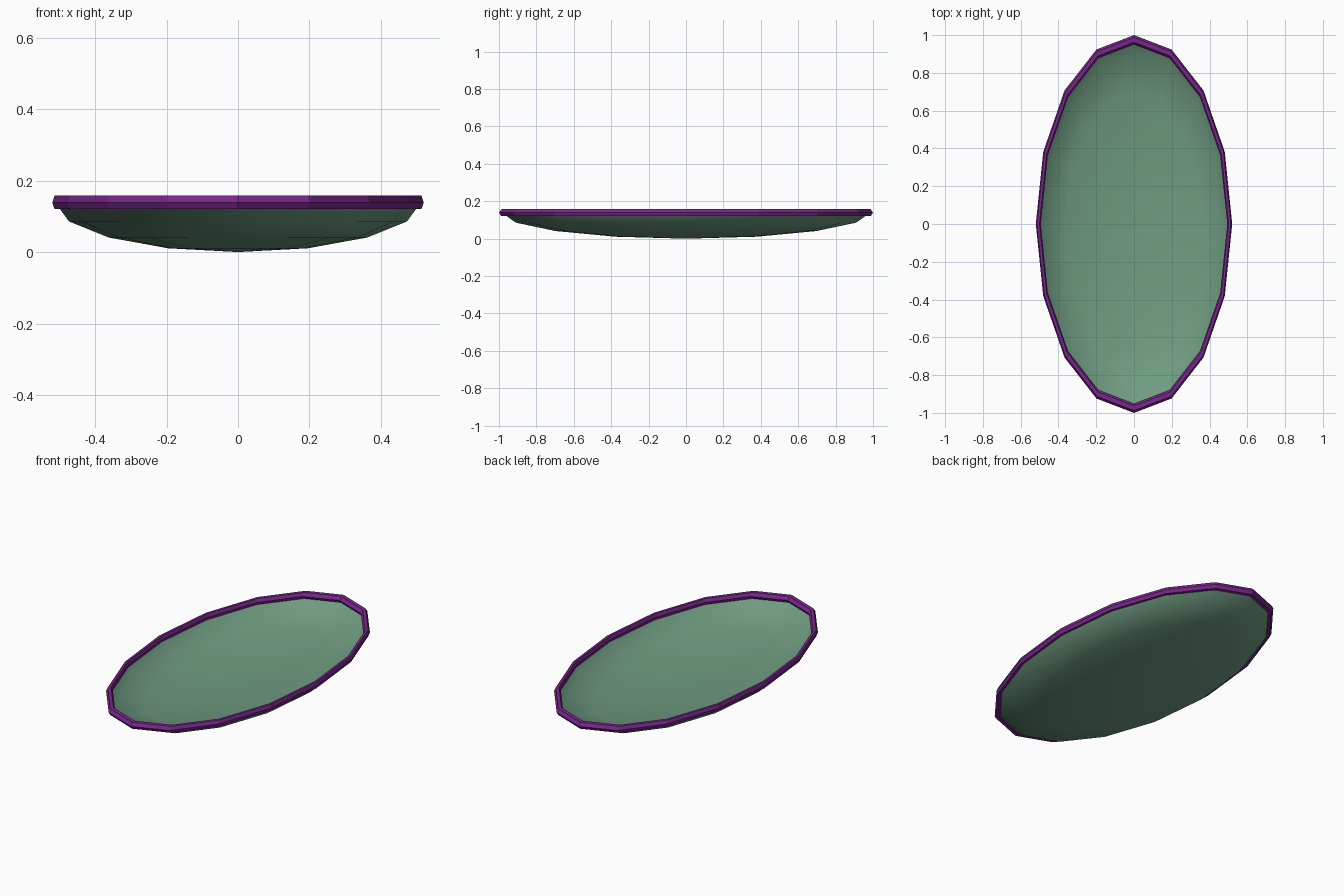
import bpy, bmesh
from math import sin, cos, pi

if "Cube" in bpy.data.objects:
    bpy.data.objects.remove(bpy.data.objects["Cube"])

SIDES = 16            # corners around the oval
RX = 0.52             # half width; half length is 1
RIM_Z = 0.139


def material(name, color):
    m = bpy.data.materials.new(name)
    m.diffuse_color = color
    m.use_nodes = True
    m.node_tree.nodes["Principled BSDF"].inputs["Base Color"].default_value = m.diffuse_color
    return m


def lathe(name, profile, closed, mat):
    """Spin a (radius, z) profile round z, squeezed to an oval in x."""
    bm = bmesh.new()
    rings = []
    for r, z in profile:
        if r < 1e-6:
            rings.append([bm.verts.new((0, 0, z))] * SIDES)
        else:
            rings.append([bm.verts.new((RX * r * cos(2 * pi * i / SIDES),
                                        r * sin(2 * pi * i / SIDES), z))
                          for i in range(SIDES)])
    n = len(rings)
    for k in range(n if closed else n - 1):
        a, b = rings[k], rings[(k + 1) % n]
        for i in range(SIDES):
            j = (i + 1) % SIDES
            corners = list(dict.fromkeys((a[i], a[j], b[j], b[i])))
            bm.faces.new(corners)
    bmesh.ops.recalc_face_normals(bm, faces=bm.faces)
    me = bpy.data.meshes.new(name)
    bm.to_mesh(me)
    bm.free()
    me.materials.append(mat)
    ob = bpy.data.objects.new(name, me)
    bpy.context.collection.objects.link(ob)
    return ob


# Bowl: lower half of a flattened sphere
arc = [k * pi / 8 for k in range(5)]
bowl = lathe("bowl", [(0.985 * sin(a), RIM_Z * (1 - cos(a))) for a in arc],
             False, material("green", (0.16, 0.33, 0.22, 1)))
bowl.data.shade_smooth()

# Rim: ring with a six-sided section
hexagon = [k * pi / 3 for k in range(6)]
lathe("rim", [(0.975 + 0.025 * cos(a), RIM_Z + 0.0215 * sin(a)) for a in hexagon],
      True, material("purple", (0.19, 0.02, 0.26, 1)))
